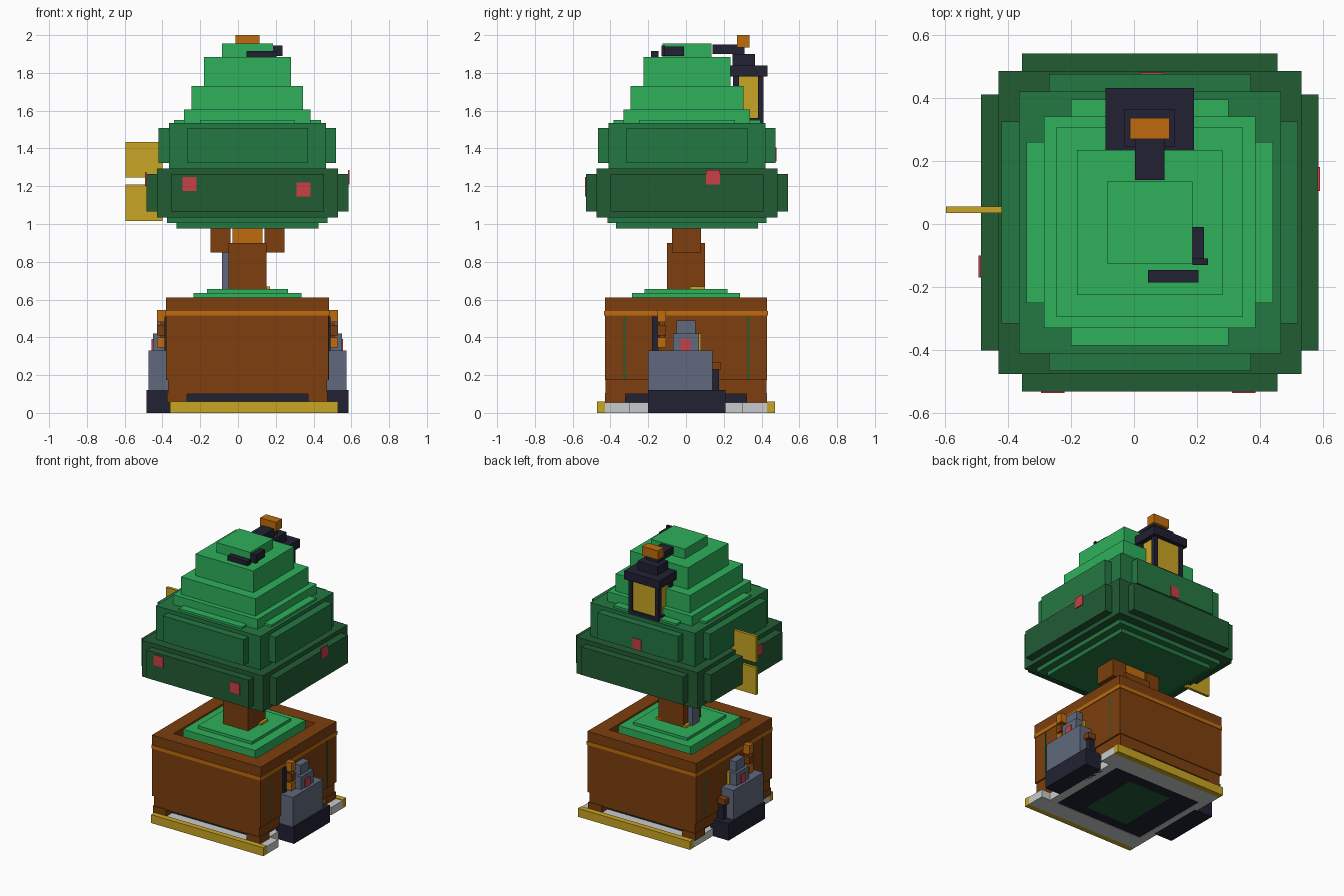
import bpy
import bmesh
from mathutils import Vector

default_cube = bpy.data.objects.get("Cube")
if default_cube:
    bpy.data.objects.remove(default_cube, do_unlink=True)


def srgb_to_linear(value):
    value = value / 255
    return value / 12.92 if value <= .04 else ((value + .055) / 1.055) ** 2.4


def make_material(name, hex_colour):
    channels = [srgb_to_linear(channel) for channel in bytes.fromhex(hex_colour)]
    material = bpy.data.materials.new(name)
    material.use_nodes = True
    material.diffuse_color = (*channels, 1)
    shader = material.node_tree.nodes["Principled BSDF"]
    shader.inputs["Base Color"].default_value = (*channels, 1)
    shader.inputs["Roughness"].default_value = .9
    return material


LEAF_LIGHT = make_material("light leaf green", "2EB05B")
LEAF_MID = make_material("middle leaf green", "247842")
LEAF_DARK = make_material("dark leaf green", "225C34")
BROWN = make_material("bark brown", "7D3F0E")
ORANGE = make_material("warm orange wood", "BF6C0E")
BLACK = make_material("dark slate", "212133")
GREY = make_material("stone grey", "5F697D")
YELLOW = make_material("golden yellow", "C9A523")
RED = make_material("berry red", "C84147")
WHITE = make_material("pale stone", "C9CBCC")

MIDDLE = .05  # x of the symmetry plane of the tree and planter


def box(name, material, x_range, y_range, z_range):
    """Axis aligned block given by its extent on each axis."""
    low, high = (Vector(corner) for corner in zip(x_range, y_range, z_range))
    mesh = bpy.data.meshes.new(name)
    shape = bmesh.new()
    bmesh.ops.create_cube(shape, size=1)
    bmesh.ops.scale(shape, vec=high - low, verts=shape.verts)
    bmesh.ops.translate(shape, vec=(low + high) / 2, verts=shape.verts)
    shape.to_mesh(mesh)
    shape.free()
    mesh.materials.append(material)
    part = bpy.data.objects.new(name, mesh)
    bpy.context.collection.objects.link(part)
    return part


def tier(name, material, half_x, half_y, z_range, y_middle=0):
    """Block centred on the tree axis."""
    return box(name, material, (MIDDLE - half_x, MIDDLE + half_x),
               (y_middle - half_y, y_middle + half_y), z_range)


def side_pair(name, material, x_range, y_range, z_range):
    """Block on one side plus its mirror image across the middle plane."""
    box(name + "_left", material, x_range, y_range, z_range)
    mirrored = [2 * MIDDLE - x for x in reversed(x_range)]
    box(name + "_right", material, mirrored, y_range, z_range)


def leaf_block(name, material, half, half_plate, reach, z_range, inset):
    """Square leaf mass with a raised plate on each of its four sides."""
    plate_z = (z_range[0] + inset, z_range[1] - inset)
    tier(name + "_core", material, half, half, z_range, .005)
    tier(name + "_side_plates", material, reach, half_plate, plate_z, .005)
    tier(name + "_end_plates", material, half_plate, reach, plate_z, .005)


# Platform below the planter
PLATFORM = (-.36, .53)
for label, y_range in (("front", (-.47, -.43)), ("back", (.43, .47))):
    box(label + "_platform_edge", YELLOW, PLATFORM, y_range, (0, .06))
for label, y_range in (("front", (-.43, -.3)), ("back", (.3, .43))):
    box(label + "_platform_slab", WHITE, PLATFORM, y_range, (0, .055))
side_pair("platform_side_slab", WHITE, (.4, .46), (-.3, .3), (0, .055))
tier("platform_underside", BLACK, .35, .3, (.003, .055))
tier("planter_underside_moss", LEAF_DARK, .17, .22, (.001, .05))
tier("planter_plinth", BLACK, .37, .36, (.055, .105))
for label, y_range in (("front", (-.43, -.32)), ("back", (.32, .43))):
    side_pair(label + "_planter_foot", BROWN, (.37, .475), y_range, (.055, .105))

# Planter box: panelled walls, trim band and open rim
tier("planter_lower_board", BROWN, .42, .425, (.1, .175))
tier("planter_core", LEAF_DARK, .42, .42, (.175, .515))
tier("planter_front_back_panels", BROWN, .43, .43, (.175, .515)).scale.x = 1
tier("planter_trim_band", ORANGE, .434, .434, (.515, .54))
side_pair("planter_groove_back", LEAF_DARK, (.47, .482), (.325, .335), (.175, .515))
side_pair("planter_groove_front", LEAF_DARK, (.47, .482), (-.33, -.32), (.175, .515))
side_pair("planter_rim_side", BROWN, (.38, .482), (-.43, .43), (.54, .61))
for label, y_range in (("front", (-.43, -.33)), ("back", (.33, .43))):
    box(label + "_planter_rim", BROWN, (-.28, .38), y_range, (.54, .61))
tier("planter_soil", BROWN, .33, .33, (.53, .56))
tier("lower_grass_step", LEAF_LIGHT, .285, .285, (.55, .635))
tier("upper_grass_step", LEAF_LIGHT, .215, .22, (.635, .655))

# Stone monuments on both sides of the planter
side_pair("monument_base", BLACK, (.44, .585), (-.2, .21), (0, .12))
side_pair("monument_body", GREY, (.46, .575), (-.2, .14), (.12, .33))
side_pair("monument_shoulder", GREY, (.46, .55), (-.07, .07), (.33, .42))
side_pair("monument_head", GREY, (.46, .53), (-.05, .05), (.42, .49))
side_pair("monument_badge", RED, (.55, .557), (-.03, .025), (.33, .39))
side_pair("monument_gold_strip", YELLOW, (.47, .5), (.07, .08), (.28, .42))
side_pair("monument_post", BLACK, (.47, .52), (.135, .175), (.12, .23))
side_pair("monument_post_cap", BROWN, (.47, .54), (.13, .185), (.23, .27))
side_pair("monument_handle", ORANGE, (.47, .55), (.07, .13), (.25, .28))
side_pair("hanger_back", BLACK, (.47, .49), (-.18, -.145), (.33, .51))
for label, material, z_range in (("low", ORANGE, (.345, .4)), ("middle", BROWN, (.41, .465)),
                                 ("top", ORANGE, (.48, .545))):
    side_pair(label + "_hanger_block", material, (.47, .53), (-.15, -.105), z_range)
side_pair("hanger_rod", BROWN, (.48, .51), (-.14, -.115), (.345, .545))

# Trunk and branches
tier("trunk", BROWN, .1, .1, (.65, .9))
tier("trunk_gold_foot", YELLOW, .12, .04, (.65, .67), .06)
tier("trunk_top", ORANGE, .08, .075, (.9, .99))
side_pair("branch", BROWN, (.14, .245), (-.075, .08), (.85, .99))
box("trunk_ladder", GREY, (-.085, -.05), (-.03, .05), (.655, .99))

# Leaf masses, widest at the bottom
tier("leaf_underside", LEAF_MID, .375, .375, (.975, 1.04), .005)
tier("leaf_underside_step", LEAF_MID, .425, .42, (1.005, 1.04), .005)
leaf_block("lower_leaves", LEAF_DARK, .48, .405, .535, (1.035, 1.295), .03)
leaf_block("middle_leaves", LEAF_MID, .415, .32, .47, (1.295, 1.535), .027)
tier("crown_side_lips", LEAF_LIGHT, .39, .255, (1.535, 1.55), .005)
tier("crown_end_lips", LEAF_LIGHT, .25, .39, (1.535, 1.55), .005)
crown = ((.335, .335, 1.605), (.295, .3, 1.73), (.23, .23, 1.885), (.135, .13, 1.955))
bottom = 1.535
for half_x, half_y, top in crown:
    tier("crown_step", LEAF_LIGHT, half_x, half_y, (bottom, top), .005)
    bottom = top

# Berries as thin plates on the leaves
for label, x_range, z_range in (("right", (-.295, -.22), (1.175, 1.25)),
                                ("left", (.31, .385), (1.145, 1.22))):
    box("front_berry_" + label, RED, x_range, (-.535, -.527), z_range)
box("left_berry", RED, (.582, .59), (.105, .18), (1.21, 1.285))
box("right_berry", RED, (-.492, -.484), (-.17, -.1), (1.2, 1.275))
box("back_berry", RED, (.02, .09), (.472, .48), (1.33, 1.405))

# Golden flags on the right
for label, z_range in (("upper", (1.245, 1.435)), ("lower", (1.015, 1.21))):
    box(label + "_flag", YELLOW, (-.595, -.4), (.035, .055), z_range)

# Lantern hanging behind the crown
tier("lantern_glass", YELLOW, .105, .075, (1.545, 1.78), .325)
for label, y_range in (("inner", (.25, .28)), ("outer", (.38, .41))):
    side_pair(label + "_lantern_post", BLACK, (.14, .17), y_range, (1.535, 1.78))
tier("lantern_floor", BLACK, .12, .08, (1.535, 1.56), .33)
tier("lantern_roof", BLACK, .14, .098, (1.78, 1.84), .333)
tier("lantern_roof_cap", BLACK, .08, .06, (1.84, 1.9), .305)
tier("lantern_arm", BLACK, .047, .085, (1.9, 1.95), .225)
tier("lantern_finial", ORANGE, .063, .033, (1.935, 2), .303)

# Dark ornament beside the crown top
box("ornament_front_bar", BLACK, (.045, .205), (-.185, -.145), (1.885, 1.917))
box("ornament_side_bar", BLACK, (.185, .222), (-.125, -.01), (1.89, 1.94))
box("ornament_corner", BLACK, (.185, .235), (-.13, -.11), (1.89, 1.945))
